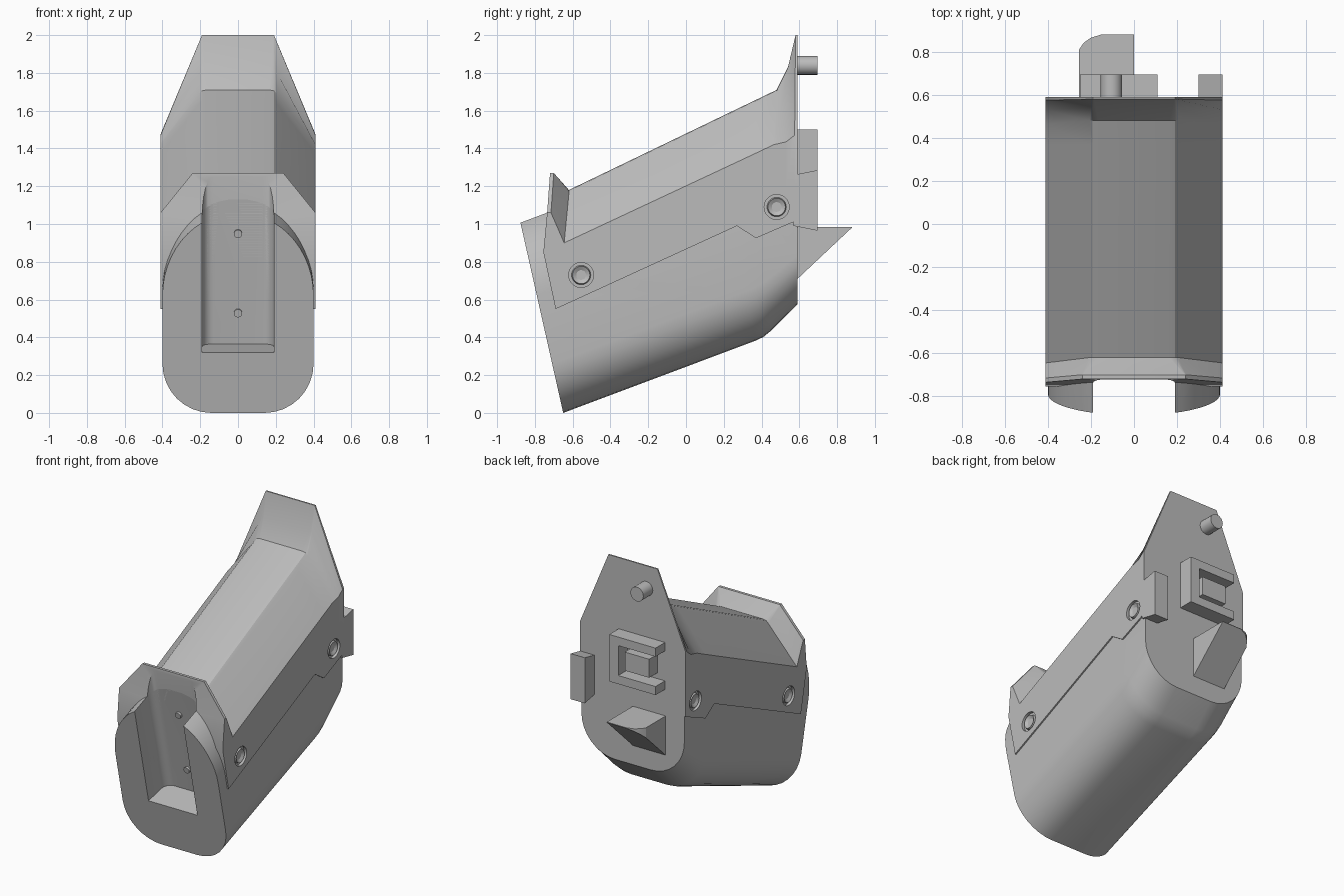
import bpy, bmesh
from math import sin, cos, pi, radians
from mathutils import Matrix, Vector

cube = bpy.data.objects.get("Cube")
if cube:
    bpy.data.objects.remove(cube)

grey = bpy.data.materials.new("matte_grey")
grey.use_nodes = True
grey.diffuse_color = (0.5, 0.5, 0.5, 1)
grey.node_tree.nodes["Principled BSDF"].inputs["Base Color"].default_value = (0.5, 0.5, 0.5, 1)
TILT = 0.225  # backward lean of the front face
BACK = 0.59   # rear mounting plane


def finish(name, bm):
    bmesh.ops.recalc_face_normals(bm, faces=bm.faces)
    mesh = bpy.data.meshes.new(name)
    bm.to_mesh(mesh)
    bm.free()
    mesh.materials.append(grey)
    ob = bpy.data.objects.new(name, mesh)
    bpy.context.collection.objects.link(ob)
    return ob


def smooth(ob, angle=30):
    bpy.ops.object.select_all(action='DESELECT')
    ob.select_set(True)
    bpy.context.view_layer.objects.active = ob
    bpy.ops.object.shade_smooth_by_angle(angle=radians(angle))


def loft(bm, halves):
    """Skin mirrored half sections, closing both ends with strips."""
    rings = []
    for half in halves:
        pts = half + [(-x, y, z) for x, y, z in reversed(half)]
        rings.append([bm.verts.new(p) for p in pts])
    n = len(rings[0])
    for a, b in zip(rings, rings[1:]):
        for i in range(n):
            j = (i + 1) % n
            bm.faces.new((a[i], a[j], b[j], b[i]))
    for ring in (rings[0], rings[-1]):
        for i in range(n // 2 - 1):
            bm.faces.new((ring[i], ring[i + 1], ring[n - 2 - i], ring[n - 1 - i]))


def hull(name, points):
    bm = bmesh.new()
    verts = [bm.verts.new(p) for p in points]
    bmesh.ops.convex_hull(bm, input=verts)
    return finish(name, bm)


def box(name, x0, x1, z0, z1, depth, flare=0):
    return hull(name, [(x, y, z + (s * flare if y > BACK else 0))
                       for x in (x0, x1) for y in (BACK - 0.02, BACK + depth)
                       for z, s in ((z0, -1), (z1, 1))])


# Lower shell: rounded base, straight sides and arched top
def shell_section(y, z, lean, spring, rise):
    pts = []
    for i in range(9):
        a = pi / 2 * i / 8
        pts.append((0.14 + 0.26 * sin(a), 0.26 - 0.26 * cos(a)))
    for i in range(13):
        a = radians(83) * i / 12
        pts.append((0.4 * cos(a), spring + rise * sin(a)))
    return [(x, y - lean * h, z + h) for x, h in pts]


bm = bmesh.new()
loft(bm, [shell_section(-0.65, 0, TILT, 0.62, 0.44),
          shell_section(0.37, 0.383, TILT, 0.62, 0.44),
          shell_section(0.41, 0.402, TILT * 0.8, 0.62, 0.44),
          shell_section(0.45, 0.435, TILT * 0.5, 0.62, 0.42),
          shell_section(BACK, 0.575, 0, 0.6, 0.3)])
lower_shell = finish("lower_shell", bm)


# Upper cover: faceted roof with a flange at each end and a stepped lower edge
def cover_section(low, mid, side, top, x_top, r):
    return [(0.41, *low), (0.41, *mid), (0.41, *side),
            (x_top + 0.015 * r, top[0], top[1] - 0.02 * r),
            (x_top, top[0], top[1] - 0.005 * r),
            (x_top - 0.025 * r, *top)]


bm = bmesh.new()
loft(bm, [cover_section(*s) for s in (
    ((-0.69, 0.55), (-0.755, 0.85), (-0.735, 1.06), (-0.72, 1.27), 0.24, 0.1),
    ((-0.68, 0.555), (-0.73, 0.85), (-0.715, 1.06), (-0.70, 1.27), 0.24, 0.1),
    ((-0.62, 0.582), (-0.645, 0.8), (-0.645, 0.9), (-0.62, 1.18), 0.19, 1),
    ((0.27, 0.99), (0.27, 1.2), (0.27, 1.328), (0.27, 1.609), 0.19, 1),
    ((0.37, 0.925), (0.37, 1.2), (0.37, 1.375), (0.37, 1.657), 0.19, 1),
    ((0.465, 0.966), (0.465, 1.2), (0.465, 1.42), (0.48, 1.71), 0.19, 1),
    ((0.53, 0.994), (0.53, 1.2), (0.53, 1.435), (0.54, 1.83), 0.19, 0.5),
    ((0.575, 1.013), (0.575, 1.2), (0.575, 1.47), (0.58, 2.0), 0.19, 0.1),
    ((BACK, 1.02), (BACK, 1.2), (BACK, 1.475), (BACK, 2.0), 0.19, 0.1))])
upper_cover = finish("upper_cover", bm)

# Cutter: front channel with rounded inner corners, plus side screw recesses
bm = bmesh.new()
section = [(0.19, -0.3)]
for i in range(7):
    a = pi / 2 * i / 6
    section.append((0.13 + 0.06 * cos(a), 0.14 + 0.06 * sin(a)))
halves = []
for z in (0.32, 1.5):
    front = -0.65 - TILT * z
    halves.append([(x, front + d, z + TILT * d) for x, d in section])
loft(bm, halves)
SCREWS = [(s, y, z) for s in (-1, 1) for y, z in ((-0.555, 0.73), (0.48, 1.09))]
for s, y, z in SCREWS:
    bmesh.ops.create_cone(bm, cap_ends=True, segments=32, radius1=0.066, radius2=0.066,
                          depth=0.1, matrix=Matrix.Translation((s * 0.44, y, z))
                          @ Matrix.Rotation(pi / 2, 4, 'Y'))
cutter = finish("recess_cutter", bm)
cutter.hide_render = True

for ob in (lower_shell, upper_cover):
    mod = ob.modifiers.new("recesses", 'BOOLEAN')
    mod.operation = 'DIFFERENCE'
    mod.solver = 'EXACT'
    mod.object = cutter
    bpy.context.view_layer.objects.active = ob
    bpy.ops.object.modifier_apply(modifier=mod.name)
    smooth(ob)
bpy.data.objects.remove(cutter)

# Side screws: dished heads with a hexagonal socket
for s, y, z in SCREWS:
    place = Matrix.Translation((s * 0.397, y, z)) @ Matrix.Rotation(s * pi / 2, 4, 'Y')
    bm = bmesh.new()
    bmesh.ops.create_cone(bm, cap_ends=True, segments=30, radius1=0.052, radius2=0.046, depth=0.02)
    top = max(bm.faces, key=lambda f: f.calc_center_median().z)
    bmesh.ops.inset_region(bm, faces=[top], thickness=0.02, use_even_offset=True)
    bmesh.ops.translate(bm, verts=top.verts, vec=(0, 0, -0.012))
    bm.transform(place)
    smooth(finish("side_screw", bm))


def peg(name, radius, depth, centre, tilt):
    bm = bmesh.new()
    bmesh.ops.create_cone(bm, cap_ends=True, segments=24, radius1=radius, radius2=radius, depth=depth,
                          matrix=Matrix.Translation(centre) @ Matrix.Rotation(tilt, 4, 'X'))
    smooth(finish(name, bm))


# Small pins on the channel floor
for z in (0.53, 0.95):
    floor = -0.65 - TILT * z + 0.2 + TILT * TILT * 0.2
    peg("channel_pin", 0.022, 0.03, (0, floor, z), pi / 2 + 0.22)

# Rear fittings: locating peg, open bracket with inner block, side tab
peg("locating_peg", 0.05, 0.13, (-0.105, 0.63, 1.84), pi / 2)
box("bracket_spine", 0.04, 0.11, 1.17, 1.5, 0.105)
box("bracket_upper_arm", -0.25, 0.04, 1.44, 1.5, 0.105)
box("bracket_lower_arm", -0.25, 0.04, 1.17, 1.23, 0.105)
box("bracket_block", -0.19, 0.0, 1.27, 1.4, 0.09)
box("side_tab", 0.3, 0.41, 0.99, 1.26, 0.105, 0.025)

# Rear hook: wedge with one rounded tip corner
outline = [(-0.255, 0.57), (-0.255, 0.81), (-0.235, 0.84), (-0.2, 0.865),
           (-0.15, 0.88), (0, 0.88), (0, 0.57)]
hook = hull("rear_hook", [(x, y, 0.985) for x, y in outline]
            + [(x, y, 0.7 + (y - 0.58) * 0.94) for x, y in outline])
smooth(hook)
